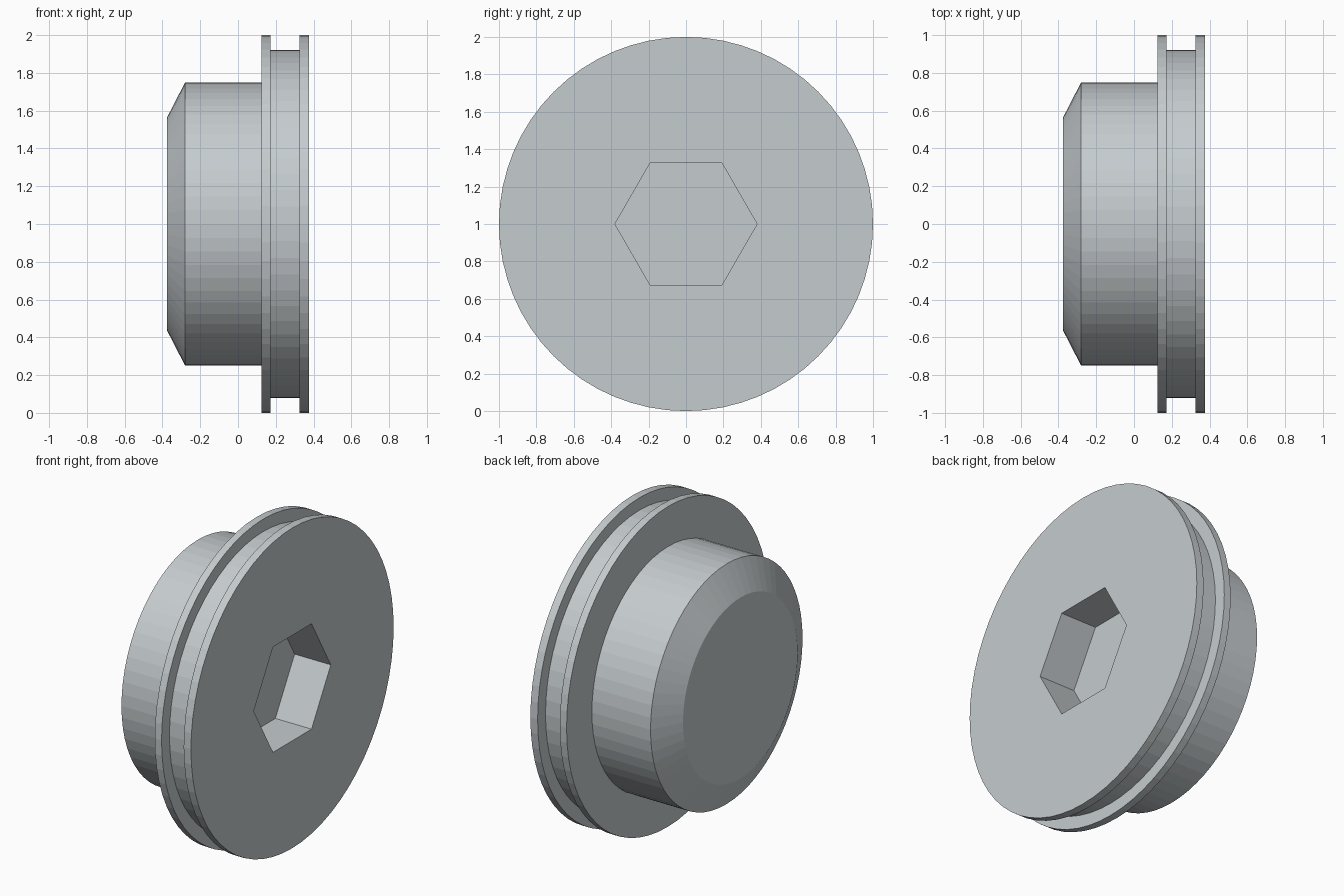
import bpy, bmesh, math

default_cube = bpy.data.objects.get("Cube")
if default_cube:
    bpy.data.objects.remove(default_cube, do_unlink=True)

SEGMENTS = 64
CENTRE_Z = 1.0
SOCKET_RADIUS = 0.38
SOCKET_DEPTH = 0.25

# Outline from the chamfered end to the head face: (x, radius)
PROFILE = [
    (-0.375, 0.565), (-0.28, 0.75), (0.125, 0.75),
    (0.125, 1.0), (0.172, 1.0), (0.172, 0.922),
    (0.325, 0.922), (0.325, 1.0), (0.375, 1.0),
]


def ring(bm, x, radius, count):
    """Ring of vertices around the x axis."""
    angles = [math.tau * i / count for i in range(count)]
    return [bm.verts.new((x, radius * math.cos(a), CENTRE_Z + radius * math.sin(a)))
            for a in angles]


def loft(bm, first, second):
    """Wall of quads between two rings."""
    n = len(first)
    for i in range(n):
        j = (i + 1) % n
        bm.faces.new((first[i], first[j], second[j], second[i]))


def ring_edges(bm, verts):
    return [bm.edges.get((verts[i - 1], verts[i])) for i in range(len(verts))]


bm = bmesh.new()

# Turned body with flanges and groove
rings = [ring(bm, x, r, SEGMENTS) for x, r in PROFILE]
for first, second in zip(rings, rings[1:]):
    loft(bm, first, second)
bm.faces.new(rings[0])

# Hexagonal socket
head_x = PROFILE[-1][0]
mouth = ring(bm, head_x, SOCKET_RADIUS, 6)
floor = ring(bm, head_x - SOCKET_DEPTH, SOCKET_RADIUS, 6)
loft(bm, mouth, floor)
bm.faces.new(floor)

# Head face around the socket
bmesh.ops.triangle_fill(bm, use_beauty=True, normal=(1, 0, 0),
                        edges=ring_edges(bm, rings[-1]) + ring_edges(bm, mouth))
bmesh.ops.recalc_face_normals(bm, faces=bm.faces[:])

mesh = bpy.data.meshes.new("screw_plug")
bm.to_mesh(mesh)
bm.free()
plug = bpy.data.objects.new("screw_plug", mesh)
bpy.context.collection.objects.link(plug)

# Light grey metal
colour = (0.56, 0.60, 0.62, 1.0)
metal = bpy.data.materials.new("light_grey")
metal.use_nodes = True
metal.diffuse_color = colour
metal.node_tree.nodes["Principled BSDF"].inputs["Base Color"].default_value = colour
mesh.materials.append(metal)
